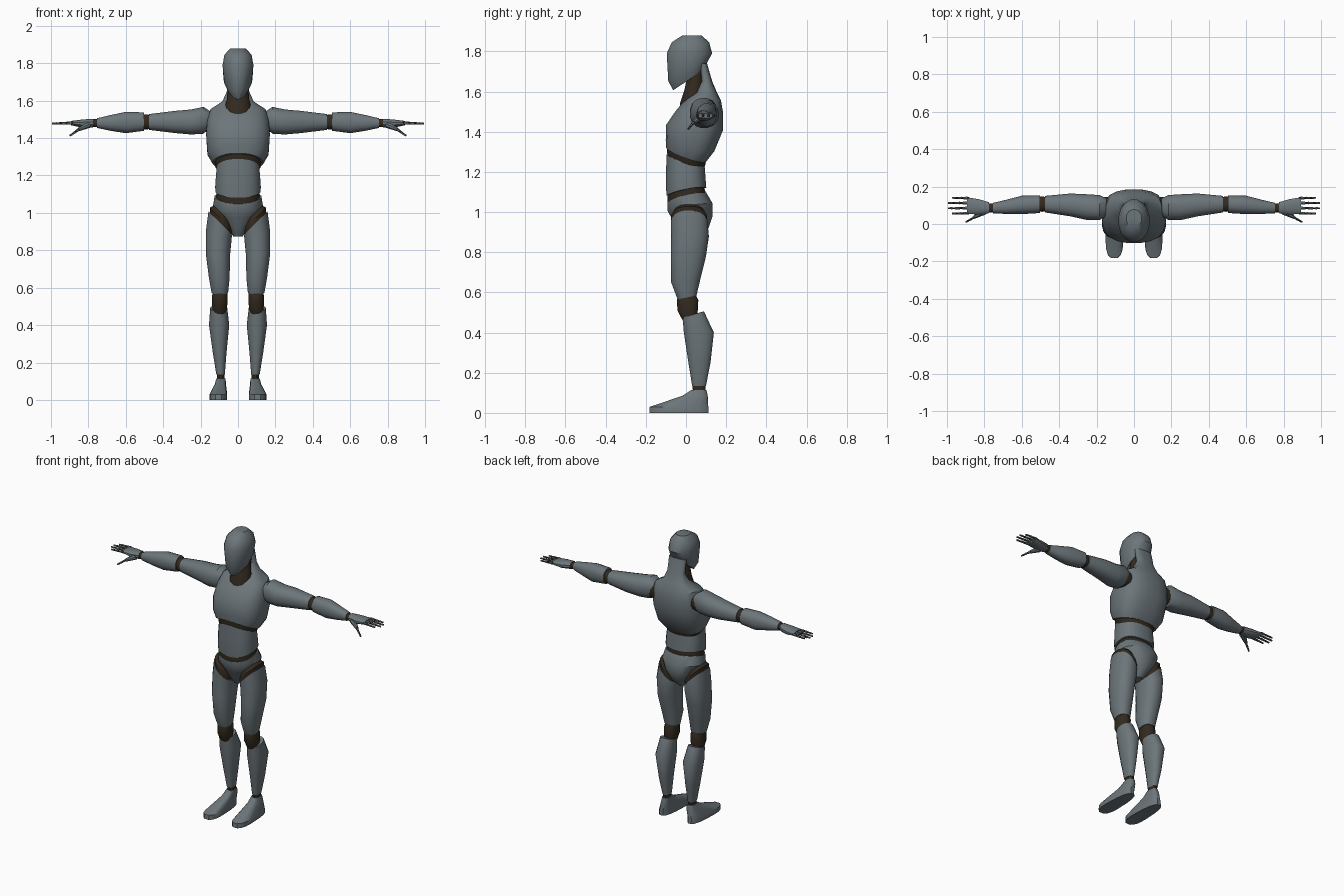
import bpy, bmesh, math
from mathutils import Vector, Matrix


def material(name, rgb):
    m = bpy.data.materials.new(name)
    m.diffuse_color = (*rgb, 1)
    return m


GREY = material("slate grey shell", (0.15, 0.18, 0.195))
DARK = material("dark brown joint", (0.033, 0.023, 0.013))


def loft(name, rings, mat, axis="Z", n=16, power=2.3, mirror=False, angle=35, place=None):
    """Skin rounded rings: (height, cu, cv, ru, rv, slope_u, slope_v, bend, taper)."""
    bm = bmesh.new()
    loops = []
    for r in rings:
        h, cu, cv, ru, rv, su, sv, bend, taper = (tuple(r) + (0,) * 4)[:9]
        loop = []
        for i in range(n):
            a = 2 * math.pi * (i + 0.5) / n
            c, s = math.cos(a), math.sin(a)
            u = math.copysign(abs(c) ** (2 / power), c) * ru
            v = math.copysign(abs(s) ** (2 / power), s) * rv
            u *= 1 + taper * v / rv
            w = h + su * u + sv * v - bend * u * u
            p = (cu + u, cv + v, w)
            if axis == "X":
                p = (p[2], p[0], p[1])
            loop.append(bm.verts.new(p))
        loops.append(loop)
    for a, b in zip(loops, loops[1:]):
        for i in range(n):
            j = (i + 1) % n
            bm.faces.new((a[i], a[j], b[j], b[i]))
    bm.faces.new(loops[0][::-1])
    bm.faces.new(loops[-1])
    if place:
        bm.transform(place)
    bmesh.ops.recalc_face_normals(bm, faces=bm.faces)
    me = bpy.data.meshes.new(name)
    bm.to_mesh(me)
    bm.free()
    me.materials.append(mat)
    ob = bpy.data.objects.new(name, me)
    bpy.context.collection.objects.link(ob)
    if mirror:
        ob.modifiers.new("mirror", "MIRROR").use_mirror_merge = False
    bpy.ops.object.select_all(action="DESELECT")
    ob.select_set(True)
    bpy.context.view_layer.objects.active = ob
    bpy.ops.object.shade_smooth_by_angle(angle=math.radians(angle))
    return ob


# Head: tilted jaw line, narrow toward the face
loft("head", [
    (1.655, 0, .010, .055, .075, 0, .65, 0, .35),
    (1.70, 0, .010, .076, .100, 0, .50, 0, .15),
    (1.79, 0, .017, .084, .115),
    (1.845, 0, .022, .074, .095),
    (1.88, 0, .030, .042, .048)], GREY, power=2.1)
loft("neck", [
    (1.50, 0, .040, .080, .075),
    (1.545, 0, .035, .077, .065),
    (1.61, 0, .040, .060, .048),
    (1.73, 0, .055, .054, .040)], DARK, power=2)

# Chest shell, running up the back of the neck
loft("chest", [
    (1.285, 0, .000, .135, .100, 0, -.35, 1.0),
    (1.33, 0, .020, .165, .122, 0, -.22, .5),
    (1.42, 0, .042, .172, .144, 0, -.08),
    (1.50, 0, .065, .165, .120),
    (1.555, 0, .083, .148, .092),
    (1.595, 0, .100, .085, .055),
    (1.65, 0, .103, .060, .028),
    (1.74, 0, .085, .062, .020)], GREY, n=20, power=2.6)
loft("rib_joint", [
    (1.235, 0, 0, .105, .088, 0, -.35, 1),
    (1.265, 0, 0, .122, .096, 0, -.35, 1),
    (1.30, 0, .005, .128, .098, 0, -.35, 1)], DARK, n=20)

# Abdomen, waist joint and pelvis
loft("abdomen", [
    (1.10, 0, .002, .122, .100, 0, .20, -1),
    (1.13, 0, .000, .123, .100, 0, .15, -.6),
    (1.20, 0, -.002, .119, .098),
    (1.258, 0, -.002, .114, .096, 0, -.32, 1)], GREY, n=20, power=2.5)
loft("waist_joint", [
    (1.04, 0, .002, .112, .090, 0, .25, -1),
    (1.08, 0, .002, .118, .096, 0, .22, -1),
    (1.13, 0, 0, .108, .088)], DARK, n=20)
loft("pelvis", [
    (.875, 0, .020, .026, .045),
    (.92, 0, .030, .058, .083),
    (.975, 0, .028, .105, .104),
    (1.025, 0, .020, .135, .114, 0, .15, -.5),
    (1.072, 0, .004, .126, .098, 0, .25, -1)], GREY, n=20, power=2.2)

# Legs
loft("hip_joint", [
    (.93, .093, .015, .058, .088, 1),
    (.968, .091, .015, .061, .091, 1),
    (.995, .085, .015, .045, .075, 1)], DARK, mirror=True)
loft("thigh", [
    (.575, .097, .005, .045, .048, 0, .2),
    (.65, .100, -.003, .056, .072),
    (.78, .107, .012, .066, .089),
    (.88, .103, .020, .070, .095, .3),
    (.945, .095, .016, .064, .092, 1)], GREY, mirror=True)
loft("knee", [
    (.455, .100, .020, .034, .035),
    (.51, .098, .008, .042, .052),
    (.56, .097, .008, .042, .055),
    (.60, .097, .005, .036, .040)], DARK, mirror=True, n=12)
loft("shin", [
    (.135, .093, .065, .023, .035),
    (.25, .098, .067, .037, .056),
    (.40, .101, .064, .055, .076),
    (.49, .103, .036, .046, .054, 0, .3)], GREY, mirror=True)
loft("ankle", [
    (.10, .092, .065, .020, .032),
    (.145, .092, .065, .021, .033)], DARK, mirror=True, n=12)
loft("foot", [
    (0, .105, -.035, .046, .150, 0, 0, 0, -.15),
    (.03, .105, -.035, .046, .148, 0, 0, 0, -.15),
    (.085, .094, .045, .030, .064),
    (.115, .091, .065, .025, .037)], GREY, mirror=True, power=2.8)

# Arms, lofted outward along x (u = depth, v = height)
loft("shoulder_joint", [
    (.13, .095, 1.485, .050, .050),
    (.19, .092, 1.490, .055, .060)], DARK, "X", mirror=True)
loft("upper_arm", [
    (.15, .090, 1.500, .050, .045),
    (.185, .088, 1.495, .068, .073),
    (.25, .090, 1.486, .070, .068),
    (.34, .102, 1.486, .062, .060),
    (.475, .106, 1.486, .045, .043)], GREY, "X", mirror=True)
loft("elbow", [
    (.46, .106, 1.486, .038, .036),
    (.49, .106, 1.486, .042, .042),
    (.52, .106, 1.487, .040, .040)], DARK, "X", n=12, mirror=True)
loft("forearm", [
    (.503, .106, 1.488, .048, .050),
    (.60, .102, 1.483, .050, .058),
    (.68, .092, 1.481, .039, .043),
    (.755, .085, 1.480, .028, .026)], GREY, "X", mirror=True)
loft("wrist", [
    (.74, .085, 1.480, .024, .022),
    (.79, .086, 1.480, .024, .021)], DARK, "X", n=12, mirror=True)
loft("hand", [
    (.775, .087, 1.480, .030, .024),
    (.83, .092, 1.477, .042, .023),
    (.892, .098, 1.480, .046, .012)], GREY, "X", n=12, mirror=True)


def finger(label, start, end, radius):
    """Dark rod carrying three grey segments."""
    a, b = Vector(start), Vector(end)
    d = b - a
    place = Matrix.Translation(a) @ d.to_track_quat("Z", "Y").to_matrix().to_4x4()
    rod, L = radius * .8, d.length
    loft(label + "_joints", [(0, 0, 0, rod, rod), (L * .97, 0, 0, rod * .7, rod * .7)],
         DARK, n=6, power=2, mirror=True, place=place)
    for k in range(3):
        r = radius * (1 - .13 * k)
        loft(f"{label}_segment_{k + 1}",
             [(L * (k / 3 + .09), 0, 0, r, r), (L * (k / 3 + .30), 0, 0, r * .85, r * .85)],
             GREY, n=6, power=2, mirror=True, place=place)


tips = [(.058, .975), (.085, .998), (.112, .998), (.138, .975)]
for i, (y, tip) in enumerate(tips):
    finger(f"finger_{i + 1}", (.883, y, 1.481), (tip, y + (y - .098) * .06, 1.477), .009)

# Thumb base and thumb
loft("thumb_base", [
    (0, 0, 0, .020, .017), (.065, 0, 0, .010, .010)], GREY, n=8, power=2, mirror=True,
    place=Matrix.Translation((.80, .068, 1.470))
    @ Vector((.06, -.035, -.028)).to_track_quat("Z", "Y").to_matrix().to_4x4())
finger("thumb", (.850, .038, 1.447), (.900, .010, 1.412), .008)
